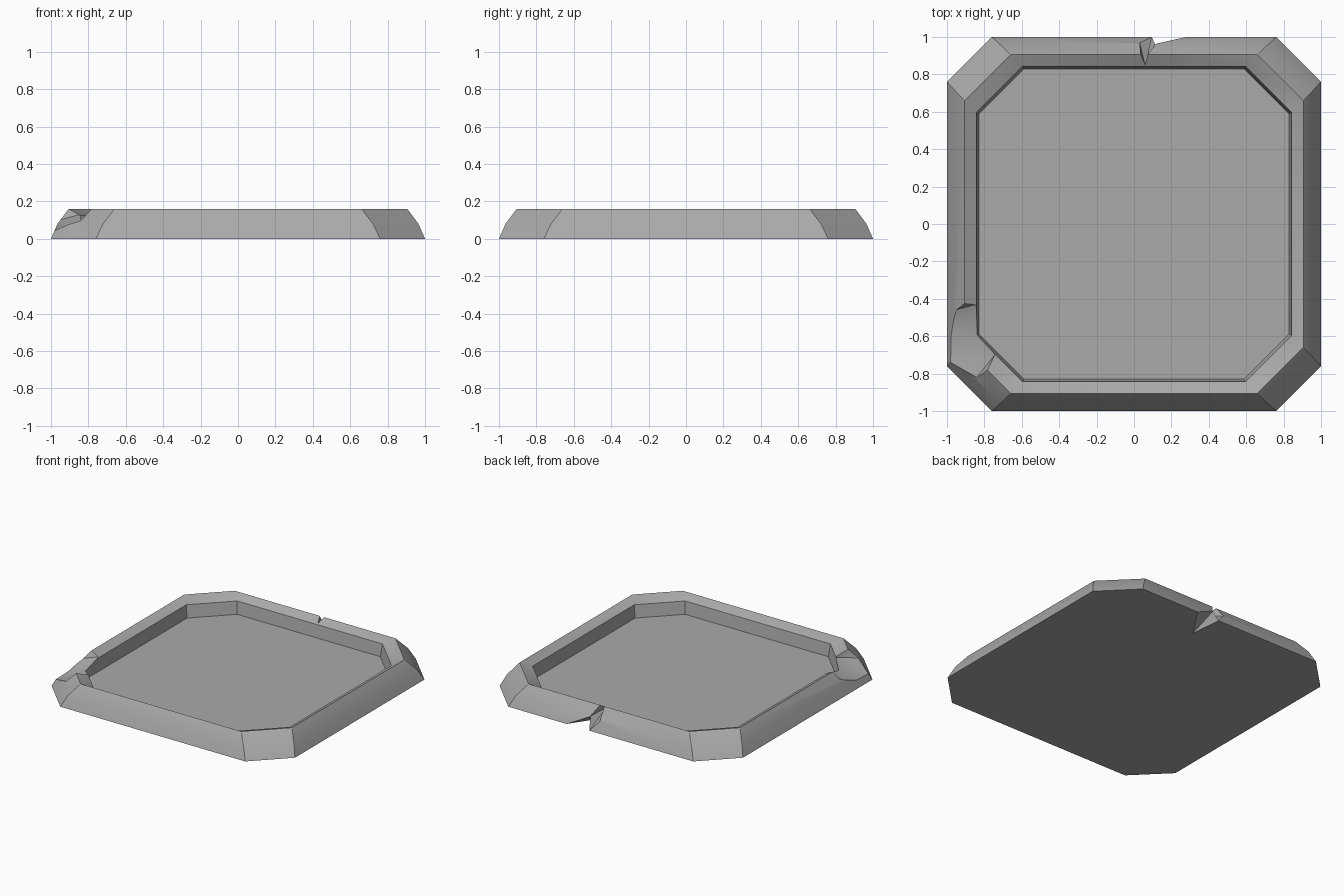
import bpy, bmesh, math
from mathutils import Vector

cube = bpy.data.objects.get("Cube")
if cube:
    bpy.data.objects.remove(cube, do_unlink=True)

stone = bpy.data.materials.new("grey_stone")
stone.use_nodes = True
GREY = (0.4, 0.4, 0.4, 1)
stone.diffuse_color = GREY
stone.node_tree.nodes["Principled BSDF"].inputs["Base Color"].default_value = GREY


def add_object(name, bm):
    bmesh.ops.recalc_face_normals(bm, faces=bm.faces)
    mesh = bpy.data.meshes.new(name)
    bm.to_mesh(mesh)
    bm.free()
    mesh.materials.append(stone)
    obj = bpy.data.objects.new(name, mesh)
    bpy.context.collection.objects.link(obj)
    return obj


def octagon(bm, half, corner, z):
    """Square ring with cut corners."""
    ring = []
    for turn in range(4):
        c, s = round(math.cos(turn * math.pi / 2)), round(math.sin(turn * math.pi / 2))
        for x, y in ((half, -corner), (half, corner)):
            ring.append(bm.verts.new((c * x - s * y, s * x + c * y, z)))
    return ring


def chip(name, points, shifts):
    """Convex cutter: surface points plus copies pushed out of the stone."""
    bm = bmesh.new()
    for p in points:
        bm.verts.new(p)
        for s in shifts:
            bm.verts.new(Vector(p) + Vector(s))
    out = bmesh.ops.convex_hull(bm, input=bm.verts)
    loose = [v for v in bm.verts if not v.link_faces]
    bmesh.ops.delete(bm, geom=loose, context='VERTS')
    obj = add_object(name, bm)
    obj.hide_render = True
    return obj


# Tray body: outer slope, rim sloping inward, inner wall, recessed floor
profile = [(1.0, 0.76, 0), (0.965, 0.722, 0.08), (0.905, 0.66, 0.16),
           (0.843, 0.597, 0.125), (0.83, 0.588, 0.033)]
bm = bmesh.new()
rings = [octagon(bm, *row) for row in profile]
for low, high in zip(rings, rings[1:]):
    for i in range(8):
        j = (i + 1) % 8
        bm.faces.new((low[i], low[j], high[j], high[i]))
bm.faces.new(rings[0])
bm.faces.new(rings[-1])
tray = add_object("stone_tray", bm)

# Broken front corner
corner_chip = chip("corner_chip_cutter", [
    (-0.905, -0.425, 0.16), (-0.845, -0.43, 0.13), (-0.83, -0.58, 0.095),
    (-0.745, -0.7, 0.12), (-0.785, -0.785, 0.16), (-0.84, -0.82, 0.095),
    (-0.98, -0.74, 0.045), (-0.98, -0.6, 0.05), (-0.955, -0.46, 0.1),
    (-0.9, -0.56, 0.065)], [(-0.08, -0.03, 0.12), (0, 0, 0.12)])

# Notch across the back rim
notch = chip("rim_notch_cutter", [
    (0.03, 0.972, 0.07), (0.035, 0.908, 0.16), (0.06, 0.846, 0.124),
    (0.07, 0.9, 0.162), (0.115, 0.962, 0.085), (0.095, 1.0, 0.0)],
    [(0, 0.1, 0.1)])

# Flake missing under the back edge
flake = chip("under_flake_cutter", [
    (0.28, 1.0, 0), (0.12, 0.76, 0), (0.095, 1.0, 0), (0.113, 0.962, 0.085)],
    [(0, 0.06, 0), (0, 0, -0.01)])

bpy.ops.object.select_all(action='DESELECT')
bpy.context.view_layer.objects.active = tray
tray.select_set(True)
for cutter in (corner_chip, notch, flake):
    mod = tray.modifiers.new(cutter.name, 'BOOLEAN')
    mod.operation = 'DIFFERENCE'
    mod.solver = 'EXACT'
    mod.object = cutter
    bpy.ops.object.modifier_apply(modifier=mod.name)
    bpy.data.objects.remove(cutter, do_unlink=True)

bpy.ops.object.shade_smooth_by_angle(angle=math.radians(30))
